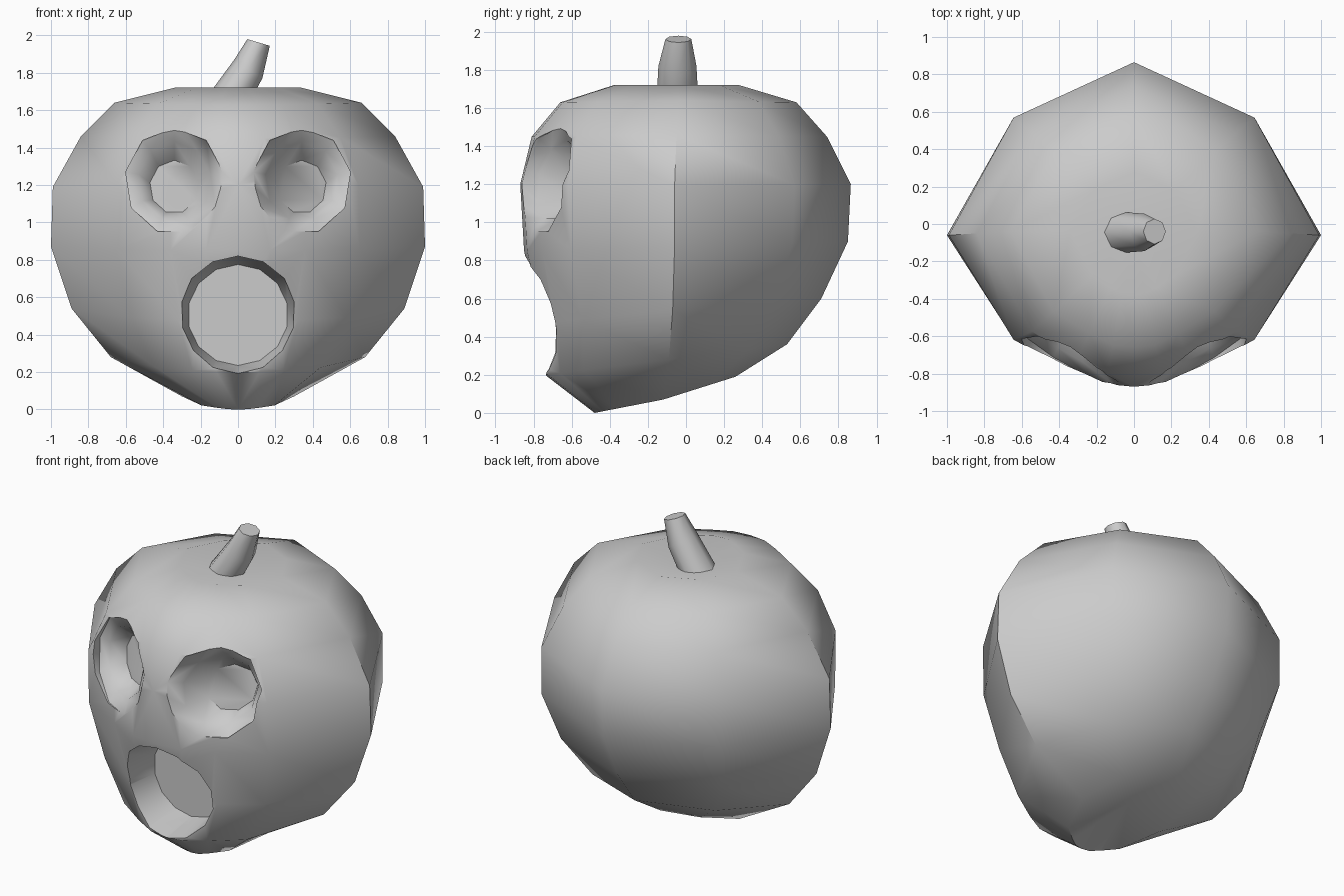
import bpy, bmesh, math
from mathutils import Vector

cube = bpy.data.objects.get("Cube")
if cube:
    bpy.data.objects.remove(cube, do_unlink=True)

grey = bpy.data.materials.new("plain_grey")
grey.use_nodes = True
grey.diffuse_color = (0.6, 0.6, 0.6, 1)
grey.node_tree.nodes["Principled BSDF"].inputs["Base Color"].default_value = (0.6, 0.6, 0.6, 1)


def loft(name, rings, start=None, end=None):
    """Skin a stack of rings; each end closes to a point or with a flat cap."""
    bm = bmesh.new()
    loops = [[bm.verts.new(p) for p in ring] for ring in rings]
    n = len(loops[0])
    for low, high in zip(loops, loops[1:]):
        for i in range(n):
            j = (i + 1) % n
            bm.faces.new((low[i], low[j], high[j], high[i]))
    for loop, pole in ((loops[0], start), (loops[-1], end)):
        if pole:
            tip = bm.verts.new(pole)
            for i in range(n):
                bm.faces.new((loop[i], loop[(i + 1) % n], tip))
        else:
            bm.faces.new(loop)
    bmesh.ops.recalc_face_normals(bm, faces=bm.faces)
    mesh = bpy.data.meshes.new(name)
    bm.to_mesh(mesh)
    bm.free()
    obj = bpy.data.objects.new(name, mesh)
    bpy.context.collection.objects.link(obj)
    mesh.materials.append(grey)
    return obj


def smooth(obj, degrees):
    bpy.ops.object.select_all(action="DESELECT")
    obj.select_set(True)
    bpy.context.view_layer.objects.active = obj
    bpy.ops.object.shade_smooth_by_angle(angle=math.radians(degrees))


# Head: half outline from back to front, mirrored, scaled at each level
half = [(0, 1), (.65, .68), (1, 0), (.65, -.69), (.36, -.88), (.17, -.98), (0, -1)]
outline = half + [(-u, v) for u, v in half[-2:0:-1]]

# Each level: front y, z / side x, y, z / back y, z
levels = [
    ((-.48, 0), (.3, -.12, .07), (.26, .19)),
    ((-.74, .2), (.68, -.09, .28), (.53, .36)),
    ((-.76, .47), (.89, -.07, .54), (.71, .6)),
    ((-.85, .85), (1, -.06, .87), (.85, .9)),
    ((-.87, 1.2), (.99, -.06, 1.19), (.865, 1.2)),
    ((-.81, 1.45), (.84, -.05, 1.46), (.74, 1.45)),
    ((-.66, 1.63), (.66, -.04, 1.64), (.58, 1.63)),
    ((-.38, 1.72), (.34, -.04, 1.72), (.28, 1.72)),
]


def head_ring(front, side, back):
    points = []
    for u, v in outline:
        y, z = back if v > 0 else front
        t = abs(v)
        points.append((side[0] * u, side[1] + (y - side[1]) * t, side[2] + (z - side[2]) * t))
    return points


head = loft("head", [head_ring(*lv) for lv in levels], (0, -.05, .12), (0, -.04, 1.65))

# Eye sockets: funnels on a plane turned outward and slightly up
SIDES = 9


def eye_ring(s, scale, depth, drop=0):
    ring = []
    for i in range(SIDES):
        a = math.tau * (i + .25) / SIDES
        dx, dz = .265 * scale * math.cos(a), .285 * scale * math.sin(a)
        ring.append((s * (.34 + dx), -.715 + .56 * dx + .18 * dz + depth, 1.22 + dz - drop))
    return ring


cutters = []
for s, label in ((1, "left"), (-1, "right")):
    cutters.append(loft(label + "_eye_cutter", [
        eye_ring(s, 1, -.4), eye_ring(s, 1, 0),
        eye_ring(s, .74, .05), eye_ring(s, .5, .17, .03)]))


# Mouth: a slightly tapered round recess
def mouth_ring(r, y):
    angles = [math.tau * (i + .5) / 14 for i in range(14)]
    return [(r * math.cos(a), y, .505 + r * math.sin(a)) for a in angles]


cutters.append(loft("mouth_cutter", [mouth_ring(.315, -1.2), mouth_ring(.315, -.75),
                                     mouth_ring(.27, -.48)]))

for cutter in cutters:
    cutter.hide_render = True
    cutter.hide_set(True)
    mod = head.modifiers.new(cutter.name, "BOOLEAN")
    mod.operation = "DIFFERENCE"
    mod.solver = "EXACT"
    mod.object = cutter
bpy.context.view_layer.update()
bpy.context.view_layer.objects.active = head
for cutter in cutters:
    bpy.ops.object.modifier_apply(modifier=cutter.name)
    bpy.data.objects.remove(cutter, do_unlink=True)
smooth(head, 48)


# Stem: leaning, tapering stalk with tilted rings
def stem_ring(centre, across, depth):
    c, w = Vector(centre), Vector(across)
    angles = [math.tau * i / 8 for i in range(8)]
    return [c + w * math.cos(a) + Vector((0, depth * math.sin(a), 0)) for a in angles]


stem = loft("stem", [
    stem_ring((-.045, -.045, 1.67), (.115, 0, -.01), .108),
    stem_ring((.055, -.045, 1.82), (.075, 0, -.05), .1),
    stem_ring((.11, -.04, 1.962), (.06, 0, -.018), .068)])
smooth(stem, 50)
